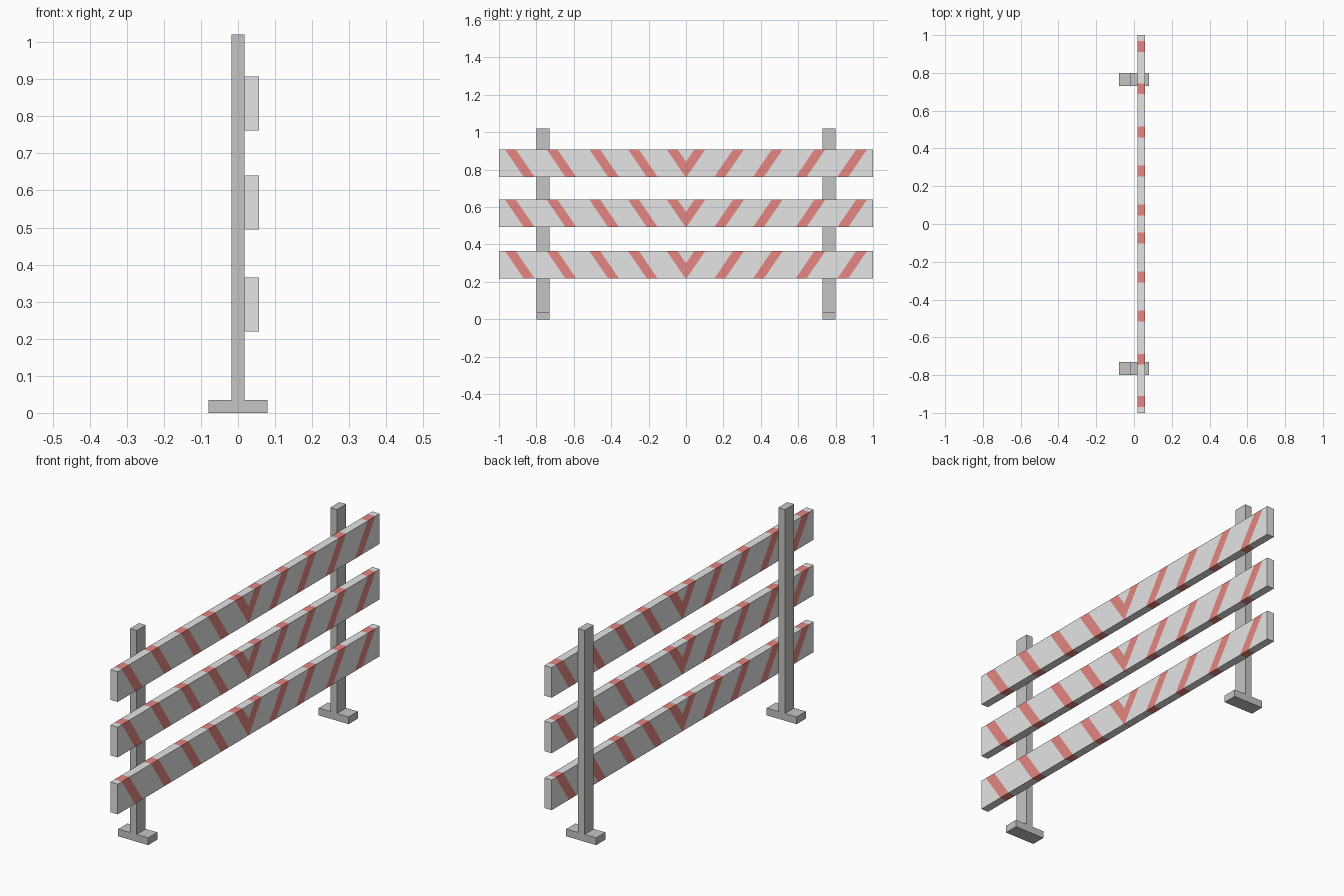
import bpy, bmesh
from mathutils import Vector

if "Cube" in bpy.data.objects:
    bpy.data.objects.remove(bpy.data.objects["Cube"])


def material(name, rgb):
    m = bpy.data.materials.new(name)
    m.diffuse_color = (*rgb, 1)
    m.use_nodes = True
    m.node_tree.nodes["Principled BSDF"].inputs["Base Color"].default_value = m.diffuse_color
    return m


POST = material("post grey", (0.56, 0.56, 0.55))
RAIL = material("rail light grey", (0.78, 0.78, 0.78))
RED = material("stripe red", (0.78, 0.24, 0.22))


def box_bmesh(lo, hi):
    bm = bmesh.new()
    bmesh.ops.create_cube(bm, size=1)
    for v in bm.verts:
        v.co = Vector([(a + b) / 2 + c * (b - a) for a, b, c in zip(lo, hi, v.co)])
    return bm


def finish(bm, name, mats):
    me = bpy.data.meshes.new(name)
    bm.to_mesh(me)
    bm.free()
    for m in mats:
        me.materials.append(m)
    ob = bpy.data.objects.new(name, me)
    bpy.context.collection.objects.link(ob)
    return ob


# Posts, each extruded up from its flat foot as an inverted T
PROFILE = [(-0.08, 0), (0.08, 0), (0.08, 0.035), (0.018, 0.035),
           (0.018, 1.02), (-0.018, 1.02), (-0.018, 0.035), (-0.08, 0.035)]
for side, y in (("front", -0.80), ("back", 0.73)):
    bm = bmesh.new()
    face = bm.faces.new([bm.verts.new((x, y, z)) for x, z in PROFILE])
    ext = bmesh.ops.extrude_face_region(bm, geom=[face])
    moved = [g for g in ext["geom"] if isinstance(g, bmesh.types.BMVert)]
    bmesh.ops.translate(bm, verts=moved, vec=(0, 0.07, 0))
    bmesh.ops.recalc_face_normals(bm, faces=bm.faces)
    finish(bm, side + "_post", [POST])

# Rails: half a board cut along slanted stripe edges, then mirrored
HEIGHT, SLANT = 0.146, 0.10
STRIPES = [(0.045, 0.103), (0.252, 0.31), (0.459, 0.517),
           (0.687, 0.745), (0.91, 0.968)]
for name, z0 in (("lower", 0.219), ("middle", 0.494), ("upper", 0.762)):
    top = z0 + HEIGHT
    bm = box_bmesh((0.018, 0, z0), (0.057, 1, top))
    for edge in [e for s in STRIPES for e in s]:
        bmesh.ops.bisect_plane(bm, geom=bm.verts[:] + bm.edges[:] + bm.faces[:],
                               plane_co=(0, edge, top),
                               plane_no=(0, HEIGHT, -SLANT))
    # Red where the slanted coordinate falls inside a stripe
    for f in bm.faces:
        c = f.calc_center_median()
        u = c.y + (top - c.z) * SLANT / HEIGHT
        f.material_index = int(any(a < u < b for a, b in STRIPES))
    inner = [f for f in bm.faces if f.calc_center_median().y < 1e-5]
    bmesh.ops.delete(bm, geom=inner, context='FACES')
    rail = finish(bm, name + "_rail", [RAIL, RED])
    mir = rail.modifiers.new("mirror", 'MIRROR')
    mir.use_axis = (False, True, False)
